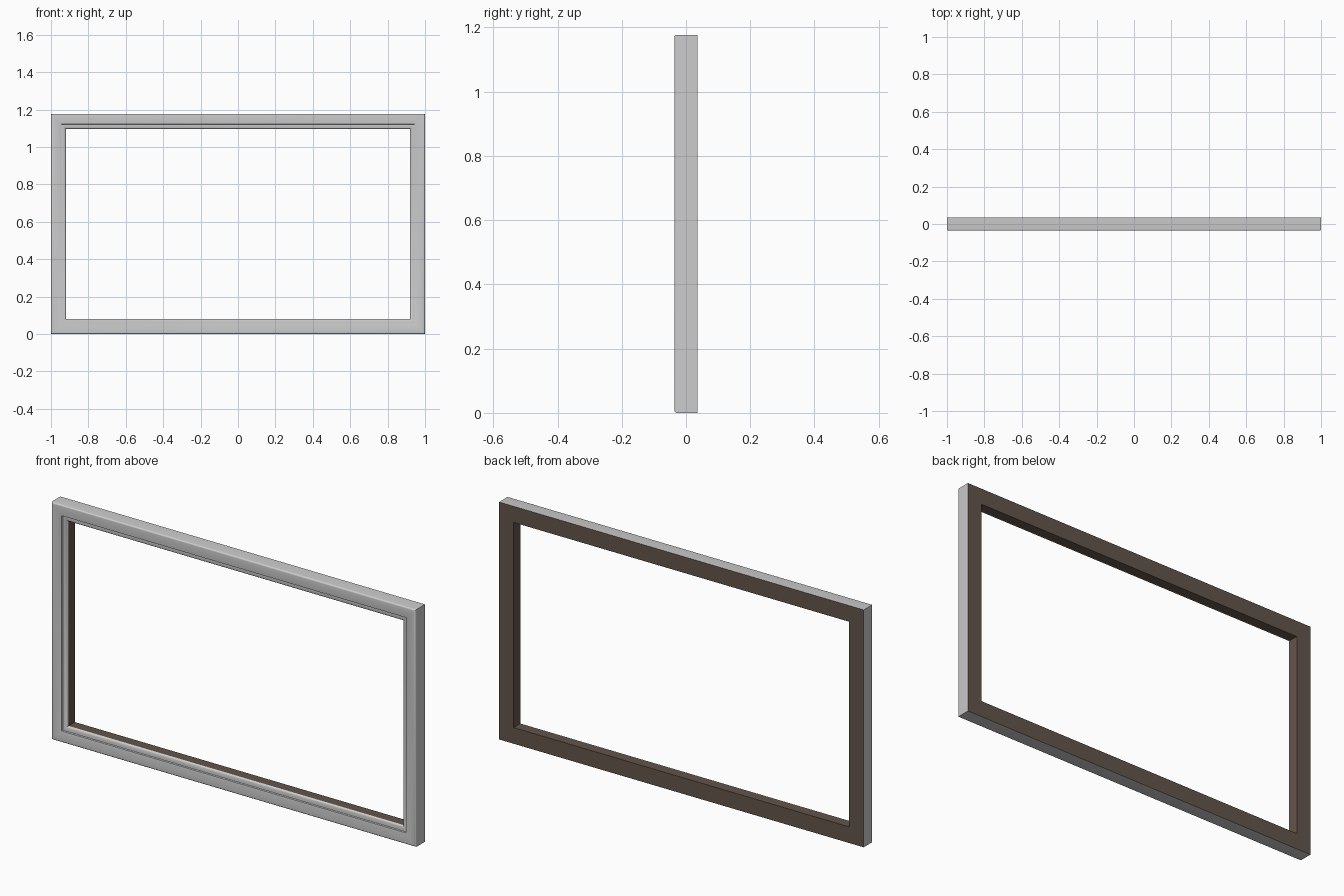
import bpy
import bmesh
from math import radians, sin, cos, pi

if "Cube" in bpy.data.objects:
    bpy.data.objects.remove(bpy.data.objects["Cube"])

WIDTH, HEIGHT = 2.0, 1.177
FRONT, BACK = -0.036, 0.036
BAR = 0.08          # width of the frame bar
LIP = -0.013        # depth where the metal moulding meets the backing


def material(name, colour):
    mat = bpy.data.materials.new(name)
    mat.use_nodes = True
    mat.diffuse_color = colour
    mat.node_tree.nodes["Principled BSDF"].inputs["Base Color"].default_value = colour
    return mat


def mitred_frame(name, profile, mat):
    """Sweep a profile of (inset, depth) points around the rectangle."""
    bm = bmesh.new()
    rings = []
    for inset, y in profile:
        x = WIDTH / 2 - inset
        low, high = inset, HEIGHT - inset
        corners = [(-x, low), (x, low), (x, high), (-x, high)]
        rings.append([bm.verts.new((cx, y, cz)) for cx, cz in corners])
    for a, b in zip(rings, rings[1:]):
        for k in range(4):
            n = (k + 1) % 4
            bm.faces.new((a[k], a[n], b[n], b[k]))
    mesh = bpy.data.meshes.new(name)
    bm.to_mesh(mesh)
    bm.free()
    mesh.materials.append(mat)
    obj = bpy.data.objects.new(name, mesh)
    bpy.context.collection.objects.link(obj)
    bpy.ops.object.select_all(action="DESELECT")
    obj.select_set(True)
    bpy.context.view_layer.objects.active = obj
    bpy.ops.object.shade_smooth_by_angle(angle=radians(35))
    return obj


silver = material("silver grey", (0.6, 0.6, 0.6, 1))
brown = material("dark brown", (0.125, 0.09, 0.07, 1))

# Moulding: outer side, rounded front edge, gently bowed face
radius = 0.008
profile = [(0, BACK)]
for i in range(6):
    t = i / 5 * pi / 2
    profile.append((radius * (1 - cos(t)), FRONT + radius * (1 - sin(t))))
profile += [(0.024, FRONT), (0.04, FRONT + 0.001), (0.055, FRONT + 0.004)]

# Small step, sloping inner bead and lip
profile += [(0.057, -0.026), (0.061, -0.026), (0.068, -0.025),
            (0.074, -0.023), (0.078, -0.02), (BAR, -0.017), (BAR, LIP)]
mitred_frame("front_moulding", profile, silver)

# Backing: inner wall and flat rear face
mitred_frame("rear_backing", [(BAR, LIP), (BAR, BACK), (0, BACK)], brown)
